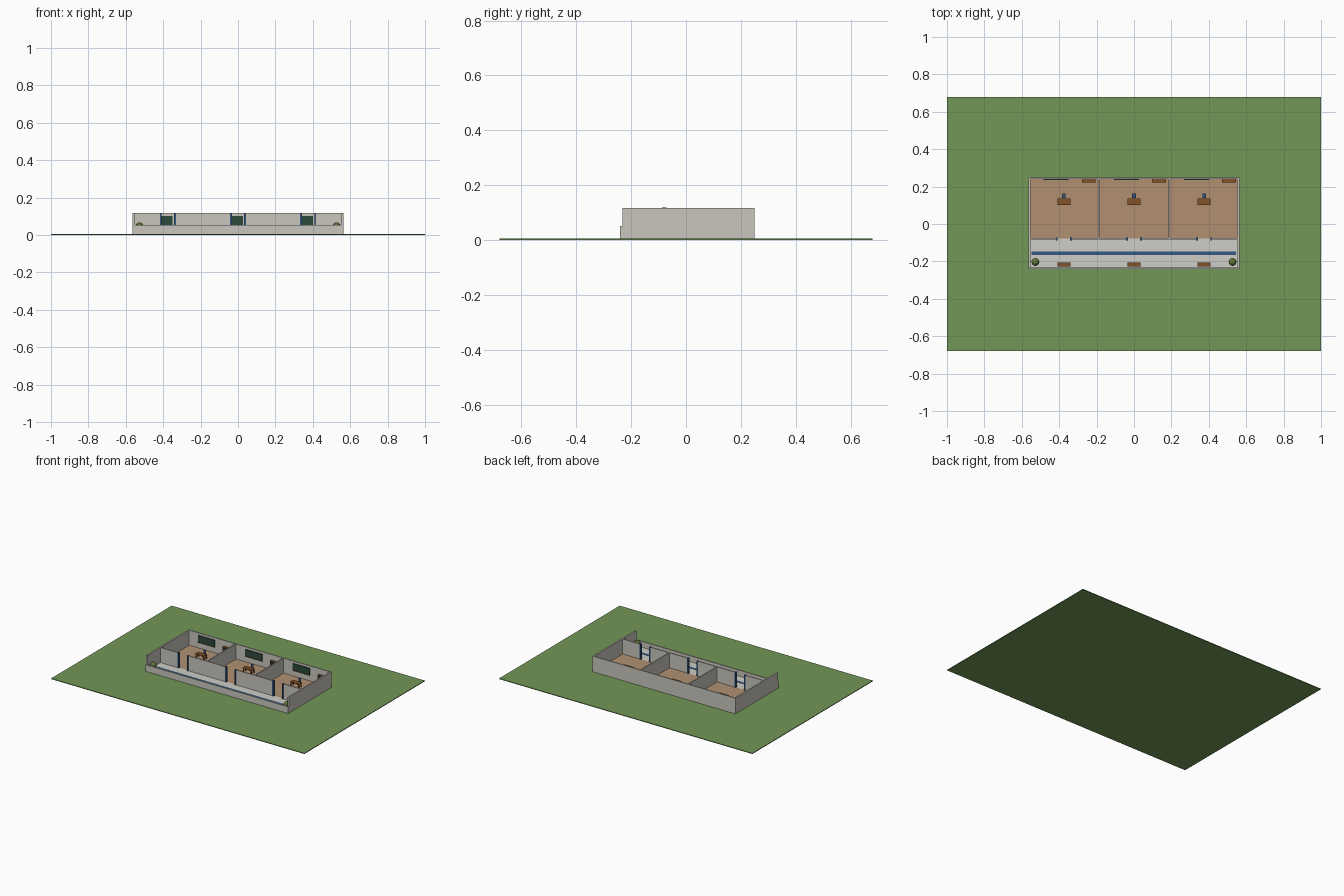
import bpy, bmesh, math

if "Cube" in bpy.data.objects:
    bpy.data.objects.remove(bpy.data.objects["Cube"])

def material(name, rgb):
    m = bpy.data.materials.new(name)
    m.diffuse_color = (*rgb, 1)
    m.use_nodes = True
    m.node_tree.nodes["Principled BSDF"].inputs["Base Color"].default_value = m.diffuse_color
    return m

GRASS = material("grass green", (0.17, 0.31, 0.095))
WALL = material("wall grey", (0.58, 0.565, 0.51))
TILE = material("pale tile", (0.62, 0.61, 0.57))
FLOOR = material("tan floor", (0.44, 0.28, 0.165))
BLUE = material("blue paint", (0.035, 0.10, 0.23))
WOOD = material("brown wood", (0.23, 0.085, 0.02))
BOARD = material("board green", (0.025, 0.065, 0.042))
LEAF = material("leaf green", (0.11, 0.18, 0.035))
DARK = material("dark metal", (0.03, 0.03, 0.035))

def boxes(name, mat, parts):
    """One object from boxes given as (x0, x1, y0, y1, z0, z1)."""
    bm = bmesh.new()
    for x0, x1, y0, y1, z0, z1 in parts:
        r = bmesh.ops.create_cube(bm, size=1)
        for v in r["verts"]:
            v.co = ((x0 + x1) / 2 + v.co.x * (x1 - x0),
                    (y0 + y1) / 2 + v.co.y * (y1 - y0),
                    (z0 + z1) / 2 + v.co.z * (z1 - z0))
    me = bpy.data.meshes.new(name)
    bm.to_mesh(me)
    bm.free()
    me.materials.append(mat)
    ob = bpy.data.objects.new(name, me)
    bpy.context.collection.objects.link(ob)
    return ob

G, F, H = 0.005, 0.010, 0.117        # ground top, floor top, wall top
ROOMS = (-0.375, 0.0, 0.375)         # room centres
DOOR = 0.042                         # half width of a door opening

# Ground and floors
boxes("lawn", GRASS, [(-1, 1, -0.68, 0.68, 0, G)])
boxes("corridor_floor", TILE, [(-0.56, 0.56, -0.235, -0.078, G, F)])
boxes("classroom_floor", FLOOR, [(-0.56, 0.56, -0.078, 0.245, G, F)])
boxes("corridor_stripe", BLUE, [(-0.548, 0.545, -0.167, -0.147, F, F + 0.001)])

# Outer walls, low front wall and partitions
boxes("side_walls", WALL, [(-0.564, -0.554, -0.232, 0.249, G, H),
                           (0.554, 0.564, -0.232, 0.249, G, H)])
boxes("back_wall", WALL, [(-0.554, 0.554, 0.241, 0.249, G, H)])
boxes("front_parapet", WALL, [(-0.564, 0.564, -0.240, -0.231, G, 0.052)])
boxes("partitions", WALL, [(x - 0.004, x + 0.004, -0.078, 0.241, F, H) for x in (-0.188, 0.188)])

# Corridor wall with three door openings
edges = [-0.554] + [c + s * DOOR for c in ROOMS for s in (-1, 1)] + [0.554]
boxes("corridor_wall", WALL, [(edges[i], edges[i + 1], -0.084, -0.076, F, H) for i in range(0, 8, 2)])

for i, c in enumerate(ROOMS, 1):
    # Door jambs
    boxes(f"door_frame_{i}", BLUE, [(c + s * 0.038 - 0.005, c + s * 0.038 + 0.005, -0.088, -0.072, F, H + 0.001)
                                    for s in (-1, 1)])
    # Chalkboard with its tray
    boxes(f"chalkboard_{i}", BOARD, [(c - 0.108, c + 0.026, 0.236, 0.241, 0.052, 0.101)])
    boxes(f"chalk_tray_{i}", WOOD, [(c - 0.108, c + 0.026, 0.234, 0.241, 0.049, 0.052)])
    # Teacher desk
    desk = [(c - 0.035, c + 0.035, 0.102, 0.136, 0.038, 0.042)]
    desk += [(c + sx * 0.031 - 0.003, c + sx * 0.031 + 0.003, y - 0.003, y + 0.003, F, 0.038)
             for sx in (-1, 1) for y in (0.106, 0.132)]
    boxes(f"desk_{i}", WOOD, desk)
    # Chair
    boxes(f"chair_{i}", BLUE, [(c - 0.010, c + 0.010, 0.140, 0.162, 0.027, 0.030),
                               (c - 0.010, c + 0.010, 0.160, 0.163, 0.030, 0.052)])
    boxes(f"chair_legs_{i}", DARK, [(c + sx * 0.008 - 0.001, c + sx * 0.008 + 0.001, y - 0.001, y + 0.001, F, 0.027)
                                    for sx in (-1, 1) for y in (0.142, 0.160)])
    # Bookcase: back, sides and shelves
    x0, x1 = c + 0.096, c + 0.170
    case = [(x0, x1, 0.238, 0.241, F, 0.078)]
    case += [(x, x + 0.003, 0.223, 0.238, F, 0.078) for x in (x0, x1 - 0.003)]
    case += [(x0, x1, 0.223, 0.238, z, z + 0.003) for z in (F, 0.032, 0.054, 0.075)]
    boxes(f"bookcase_{i}", WOOD, case)
    boxes(f"books_{i}", BLUE, [(x0 + 0.006 + k * 0.012, x0 + 0.013 + k * 0.012, 0.227, 0.238, z, z + 0.014)
                               for z in (0.035, 0.057) for k in range(5)])
    # Corridor bench
    bench = [(c - 0.035, c + 0.035, -0.226, -0.207, 0.029, 0.033)]
    bench += [(c + s * 0.029 - 0.003, c + s * 0.029 + 0.003, -0.224, -0.209, F, 0.029) for s in (-1, 1)]
    boxes(f"bench_{i}", WOOD, bench)

# Potted bushes at the corridor ends
for side, s in (("left", -1), ("right", 1)):
    bpy.ops.mesh.primitive_cone_add(vertices=16, radius1=0.011, radius2=0.015, depth=0.022,
                                    location=(s * 0.527, -0.203, F + 0.011))
    pot = bpy.context.object
    pot.name = f"pot_{side}"
    pot.data.materials.append(WOOD)
    bpy.ops.mesh.primitive_uv_sphere_add(segments=16, ring_count=10, radius=0.021,
                                         location=(s * 0.527, -0.203, 0.046))
    bush = bpy.context.object
    bush.name = f"bush_{side}"
    bush.data.materials.append(LEAF)
    bpy.ops.object.shade_smooth_by_angle(angle=math.radians(40))
